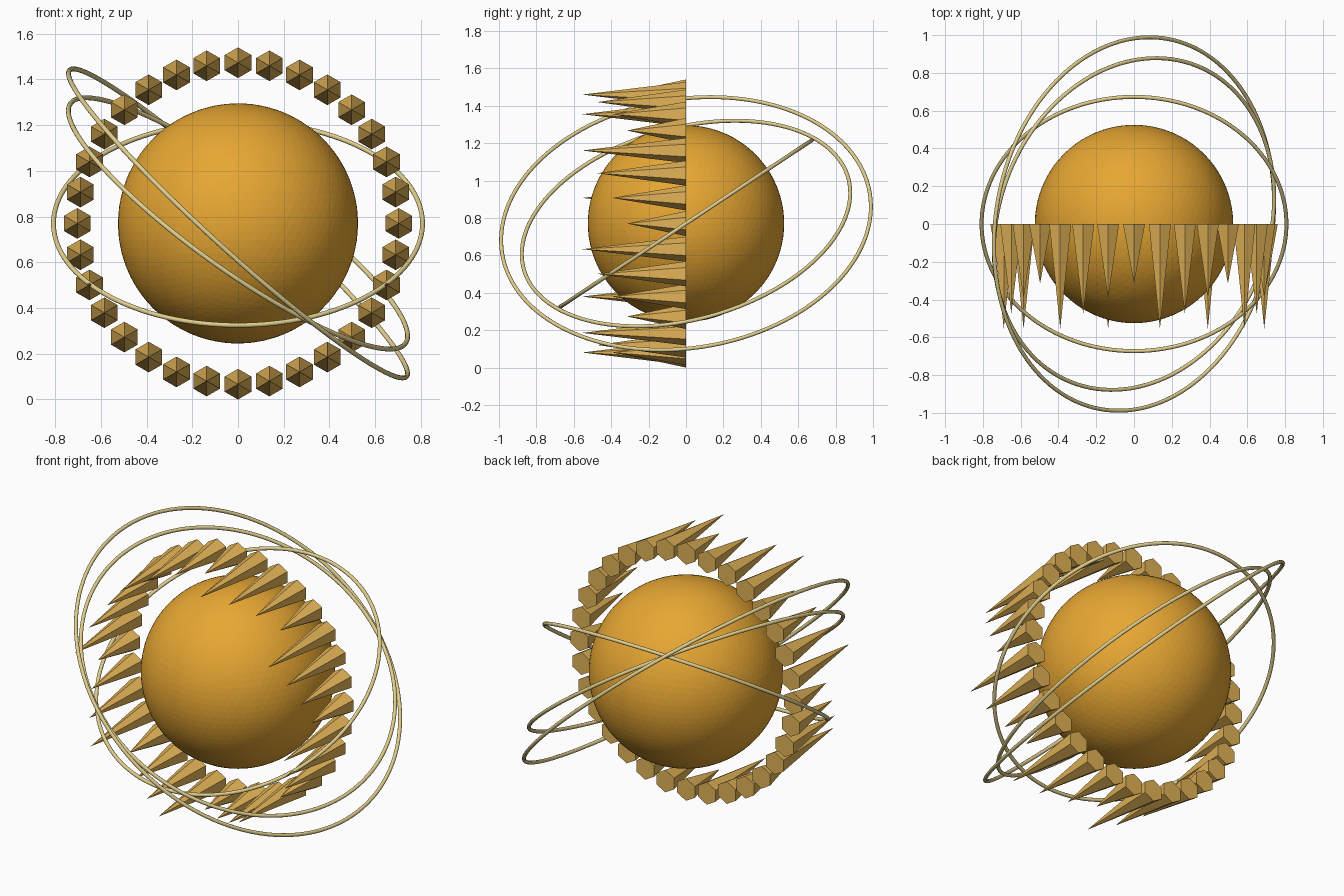
import bpy
import bmesh
from math import cos, sin, pi, radians
from mathutils import Matrix, Vector

cube = bpy.data.objects.get("Cube")
if cube:
    bpy.data.objects.remove(cube, do_unlink=True)

CENTRE = Vector((0, 0, 0.77))


def material(name, rgb):
    mat = bpy.data.materials.new(name)
    mat.use_nodes = True
    mat.diffuse_color = (*rgb, 1)
    bsdf = next(n for n in mat.node_tree.nodes if n.type == 'BSDF_PRINCIPLED')
    bsdf.inputs["Base Color"].default_value = (*rgb, 1)
    return mat


gold = material("amber gold", (0.80, 0.385, 0.033))
bronze = material("bronze", (0.76, 0.45, 0.095))
brass = material("pale brass", (0.75, 0.62, 0.27))


def finish(name, mat):
    obj = bpy.context.object
    obj.name = name
    obj.data.materials.append(mat)


# Central globe, finely faceted
bpy.ops.mesh.primitive_ico_sphere_add(subdivisions=5, radius=0.525, location=CENTRE)
finish("globe", gold)

# Crown of forward-pointing six-sided spikes, lengths cycling in fours
COUNT, RING, BASE = 32, 0.703, 0.067
for i in range(COUNT):
    length = 0.315 + 0.08 * (i % 4)
    bm = bmesh.new()
    bmesh.ops.create_cone(bm, cap_ends=True, segments=6, radius1=BASE, radius2=0,
                          depth=length)
    bmesh.ops.remove_doubles(bm, verts=bm.verts, dist=0.0001)
    # Base at the origin, tip towards -y, one corner straight up
    bm.transform(Matrix.Rotation(pi / 2, 4, 'X')
                 @ Matrix.Translation((0, 0, length / 2)))
    angle = 2 * pi * i / COUNT
    mesh = bpy.data.meshes.new("spike")
    bm.to_mesh(mesh)
    bm.free()
    mesh.materials.append(bronze)
    spike = bpy.data.objects.new(f"spike_{i + 1}", mesh)
    spike.location = CENTRE + Vector((RING * cos(angle), 0, RING * sin(angle)))
    bpy.context.collection.objects.link(spike)

# Thin orbit rings: radius and axis direction
tilt = radians(33.5)
rings = {
    "inner_orbit_ring": (0.807, (0, -sin(tilt), cos(tilt))),
    "middle_orbit_ring": (0.901, (0.567, -0.224, 0.792)),
    "outer_orbit_ring": (0.996, (0.668, -0.122, 0.735)),
}
for name, (radius, axis) in rings.items():
    bpy.ops.mesh.primitive_torus_add(
        major_radius=radius, minor_radius=0.0105, major_segments=128,
        minor_segments=12, location=CENTRE,
        rotation=Vector(axis).to_track_quat('Z', 'Y').to_euler())
    finish(name, brass)
    bpy.ops.object.shade_smooth()
